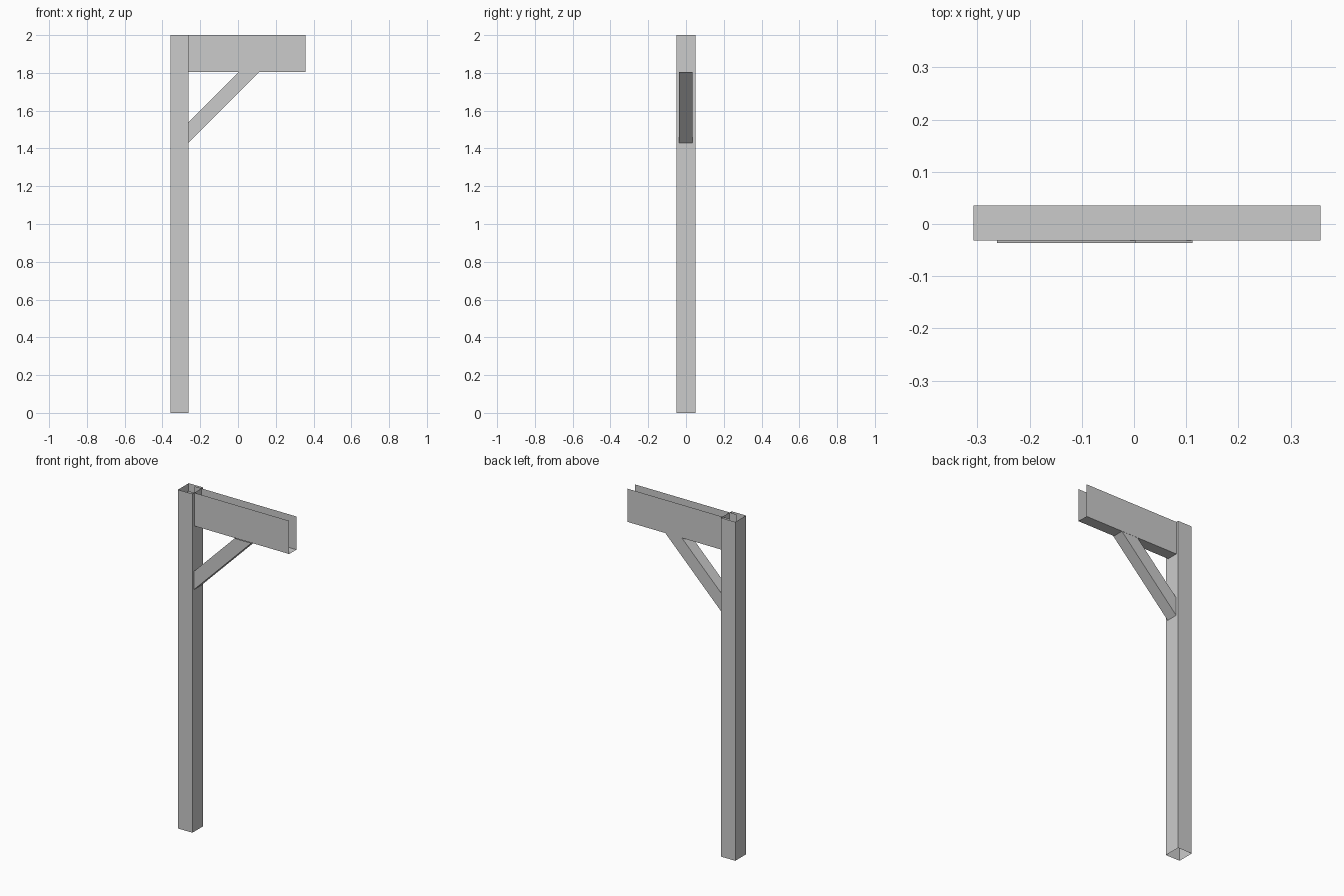
import bpy

if "Cube" in bpy.data.objects:
    bpy.data.objects.remove(bpy.data.objects["Cube"])


def sheet_part(name, start, end, closed=True):
    """Skin two matching cross-sections into an open-ended sheet part."""
    n = len(start)
    faces = [(i, (i + 1) % n, n + (i + 1) % n, n + i)
             for i in range(n if closed else n - 1)]
    mesh = bpy.data.meshes.new(name)
    mesh.from_pydata(start + end, [], faces)
    obj = bpy.data.objects.new(name, mesh)
    bpy.context.collection.objects.link(obj)
    return obj


# Upright post: square tube, open at top and bottom
X0, X1, HALF = -0.357, -0.263, 0.05
square = [(X0, -HALF), (X1, -HALF), (X1, HALF), (X0, HALF)]
sheet_part("post", [(x, y, 0) for x, y in square],
           [(x, y, 2) for x, y in square])

# Top arm: U channel, open on top and at both ends, starting inside the post
ARM_Z = 1.804
channel = [(0.035, 2), (0.035, ARM_Z), (-0.032, ARM_Z), (-0.032, 2)]
sheet_part("arm", [(-0.308, y, z) for y, z in channel],
           [(0.357, y, z) for y, z in channel], closed=False)

# Diagonal brace: tube mitred against the post and the arm
Y0, Y1 = -0.036, 0.034
at_post = [(X1, y, z) for y, z in
           [(Y0, 1.537), (Y0, 1.429), (Y1, 1.429), (Y1, 1.537)]]
at_arm = [(x, y, ARM_Z) for x, y in
          [(0.004, Y0), (0.112, Y0), (0.112, Y1), (0.004, Y1)]]
sheet_part("brace", at_post, at_arm)
